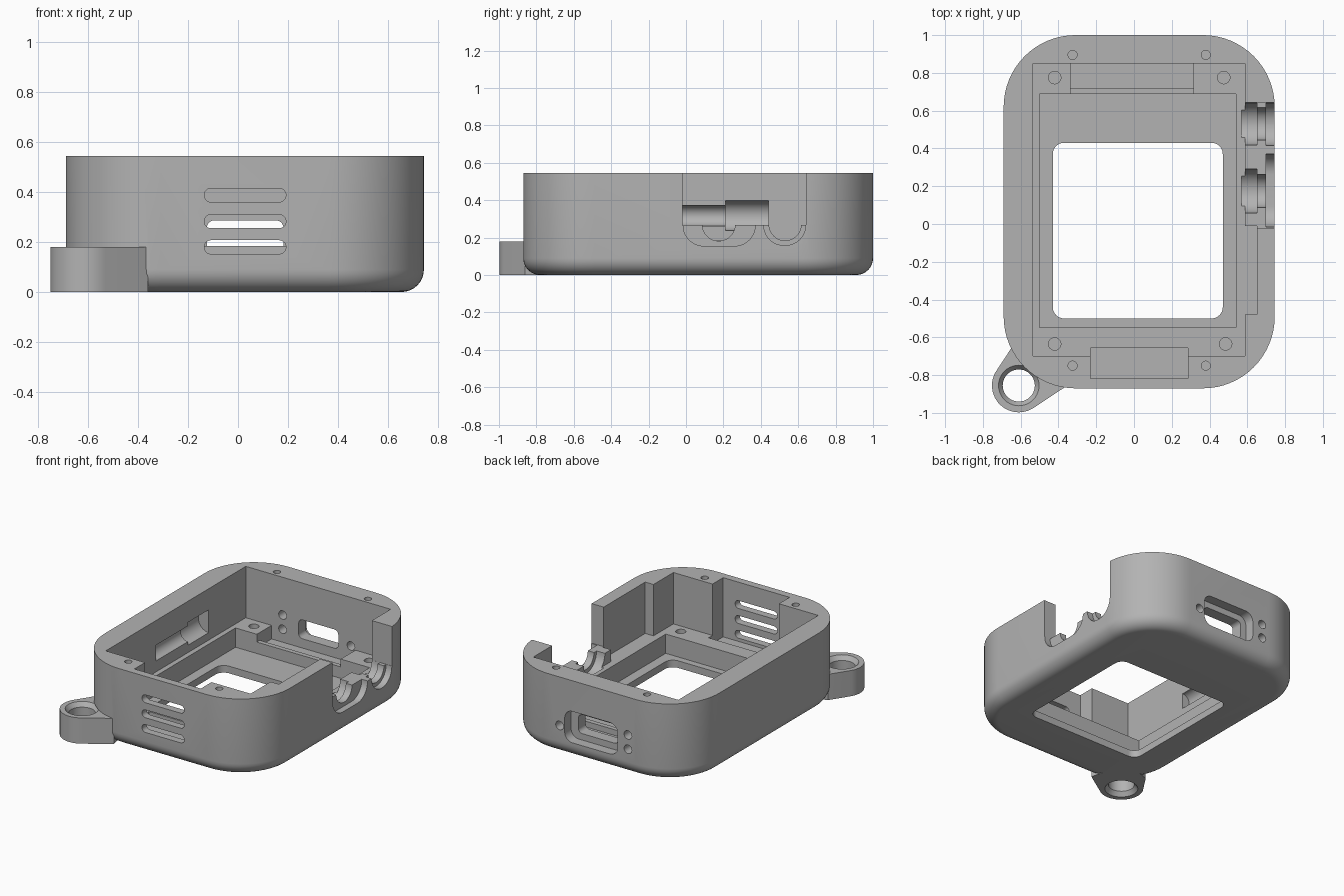
import bpy, bmesh
from math import sin, cos, pi, radians

if "Cube" in bpy.data.objects:
    bpy.data.objects.remove(bpy.data.objects["Cube"], do_unlink=True)

grey = bpy.data.materials.new("plain_grey")
grey.use_nodes = True
COLOUR = (0.45, 0.45, 0.45, 1)
grey.diffuse_color = COLOUR
grey.node_tree.nodes["Principled BSDF"].inputs["Base Color"].default_value = COLOUR


def circle(u, v, r, n=40):
    return [(u + r * cos(2 * pi * i / n), v + r * sin(2 * pi * i / n)) for i in range(n)]


def rounded(u0, u1, v0, v1, r=0.0, n=10):
    """Rounded rectangle outline, counter-clockwise."""
    if r == 0:
        return [(u0, v0), (u1, v0), (u1, v1), (u0, v1)]
    pts = []
    corners = ((u1 - r, v1 - r), (u0 + r, v1 - r), (u0 + r, v0 + r), (u1 - r, v0 + r))
    for k, (cu, cv) in enumerate(corners):
        for i in range(n + 1):
            a = pi / 2 * (k + i / n)
            pts.append((cu + r * cos(a), cv + r * sin(a)))
    return pts


def loft(name, rings, axis="Z"):
    """Solid through a list of (outline, level) rings along an axis."""
    place = {"X": lambda u, v, w: (w, u, v),
             "Y": lambda u, v, w: (u, w, v),
             "Z": lambda u, v, w: (u, v, w)}[axis]
    bm = bmesh.new()
    loops = [[bm.verts.new(place(u, v, w)) for u, v in pts] for pts, w in rings]
    for a, b in zip(loops, loops[1:]):
        for i in range(len(a)):
            j = (i + 1) % len(a)
            bm.faces.new((a[i], a[j], b[j], b[i]))
    bm.faces.new(loops[0])
    bm.faces.new(loops[-1])
    bmesh.ops.recalc_face_normals(bm, faces=bm.faces)
    mesh = bpy.data.meshes.new(name)
    bm.to_mesh(mesh)
    bm.free()
    mesh.materials.append(grey)
    obj = bpy.data.objects.new(name, mesh)
    bpy.context.collection.objects.link(obj)
    return obj


def prism(name, pts, lo, hi, axis="Z"):
    return loft(name, [(pts, lo), (pts, hi)], axis)


def combine(target, tool, operation="DIFFERENCE"):
    """Apply a boolean and remove the tool."""
    mod = target.modifiers.new("cut", "BOOLEAN")
    mod.operation, mod.solver, mod.object = operation, "EXACT", tool
    bpy.context.view_layer.objects.active = target
    bpy.ops.object.modifier_apply(modifier=mod.name)
    bpy.data.objects.remove(tool, do_unlink=True)


def cut(pts, lo, hi, axis="Z"):
    combine(case, prism("cutter", pts, lo, hi, axis))


# Outer shell with rounded bottom edge
TOP, FILLET = 0.545, 0.09
rings = []
for i in range(9):
    a = pi / 2 * i / 8
    d = FILLET * (1 - sin(a))
    rings.append((rounded(-0.69 + d, 0.745 - d, -0.87 + d, 1 - d, 0.38 - d, 16),
                  FILLET * (1 - cos(a))))
rings.append((rounded(-0.69, 0.745, -0.87, 1, 0.38, 16), TOP))
case = loft("case", rings)

# Corner loop: round end tapering into the shell
LUG = (-0.61, -0.855)
arc = [(LUG[0] + 0.142 * cos(radians(a)), LUG[1] + 0.142 * sin(radians(a)))
       for a in range(150, 305, 7)]
outline = arc + [(-0.36, -0.86), (-0.4, -0.7), (-0.5, -0.6), (-0.645, -0.65)]
combine(case, prism("corner_loop", outline, 0, 0.18), "UNION")
combine(case, loft("cutter", [(circle(*LUG, 0.108), -0.001), (circle(*LUG, 0.085), 0.03),
                              (circle(*LUG, 0.085), 0.15), (circle(*LUG, 0.108), 0.181)]))

# Main cavity, lower well, floor window
cut(rounded(-0.535, 0.588, -0.70, 0.85), 0.185, 0.7)
cut(rounded(-0.5, 0.54, -0.547, 0.687), 0.05, 0.3)
cut(rounded(-0.43, 0.47, -0.50, 0.43, 0.06), -0.1, 0.1)

# Lowered back shelf between the corner posts
cut(rounded(-0.335, 0.315, 0.66, 0.73), 0.13, 0.3)
cut(rounded(-0.335, 0.315, 0.72, 0.85), 0.09, 0.3)

# Pocket behind the vents, and recess in the right wall
cut(rounded(-0.23, 0.285, -0.818, -0.657), 0.13, 0.7)
cut(rounded(0.55, 0.652, -0.48, -0.01), 0.185, 0.7)

# Vent slots
for z in (0.18, 0.283, 0.388):
    cut(rounded(-0.135, 0.192, z - 0.0275, z + 0.0275, 0.027), -1, -0.75, "Y")

# Screw holes in the posts and the rim
for x, y in ((-0.42, 0.775), (0.475, 0.775), (-0.42, -0.635), (0.485, -0.635)):
    cut(circle(x, y, 0.033, 24), 0.08, 0.25)
for x in (-0.325, 0.38):
    for y in (-0.75, 0.895):
        cut(circle(x, y, 0.024, 24), 0.3, 0.6)

# Back port with outer recess, and indicator holes
cut(rounded(-0.17, 0.24, 0.11, 0.33, 0.06), 0.93, 1.1, "Y")
cut(rounded(-0.125, 0.182, 0.155, 0.287, 0.03), 0.8, 0.96, "Y")
for x, z in ((0.28, 0.205), (-0.25, 0.18), (-0.25, 0.28)):
    cut(circle(x, z, 0.03, 24), 0.8, 1.1, "Y")

# Stepped round recess inside the left wall
cut(circle(-0.535, 0.317, 0.055), -0.145, 0.22, "Y")
cut(circle(-0.535, 0.317, 0.08), 0.21, 0.44, "Y")

# Side opening with two stepped plug cradles
cut(rounded(-0.02, 0.642, 0.268, 0.7), 0.57, 0.8, "X")
cut(rounded(-0.015, 0.37, 0.155, 0.4, 0.11), 0.70, 0.8, "X")
cut(rounded(0.415, 0.64, 0.158, 0.41, 0.11), 0.70, 0.8, "X")
for y, r_mid, r_in in ((0.175, 0.088, 0.117), (0.53, 0.086, 0.112)):
    cut(circle(y, 0.27, r_mid), 0.64, 0.71, "X")
    cut(circle(y, 0.27, r_in), 0.57, 0.652, "X")

# Smooth curved walls, crisp edges
bpy.ops.object.select_all(action="DESELECT")
case.select_set(True)
bpy.context.view_layer.objects.active = case
bpy.ops.object.shade_smooth_by_angle(angle=radians(30))
